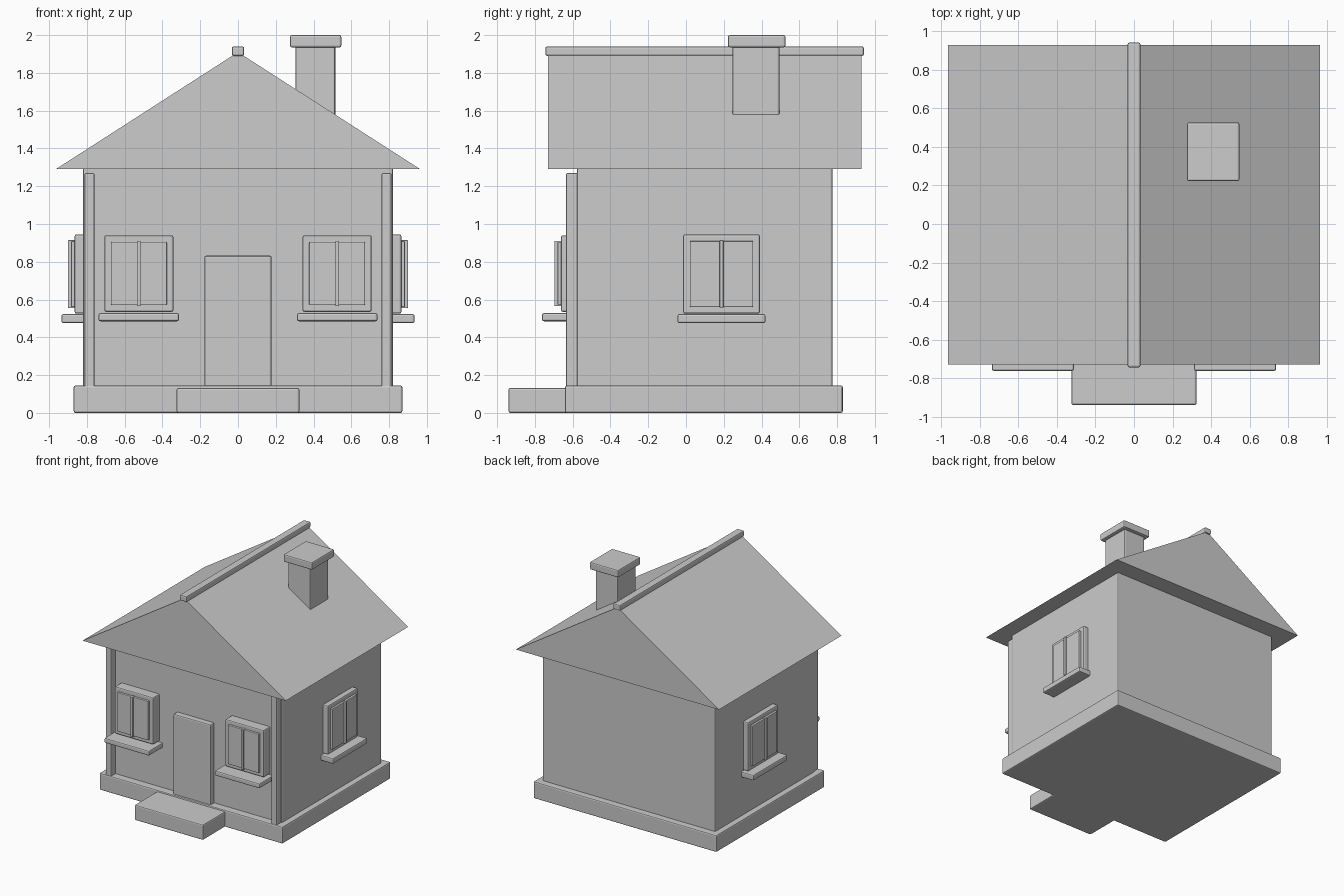
import bpy
import bmesh

cube = bpy.data.objects.get("Cube")
if cube:
    bpy.data.objects.remove(cube, do_unlink=True)

GREY = (0.604, 0.604, 0.604, 1.0)
plaster = bpy.data.materials.new("plain_grey")
plaster.use_nodes = True
plaster.diffuse_color = GREY
plaster.node_tree.nodes["Principled BSDF"].inputs["Base Color"].default_value = GREY


def add_object(name, bm, bevel=0.0):
    """Turn a bmesh into an object, with an optional softened edge."""
    bmesh.ops.recalc_face_normals(bm, faces=bm.faces)
    mesh = bpy.data.meshes.new(name)
    bm.to_mesh(mesh)
    bm.free()
    mesh.materials.append(plaster)
    obj = bpy.data.objects.new(name, mesh)
    bpy.context.collection.objects.link(obj)
    if bevel:
        mod = obj.modifiers.new("soft_edges", 'BEVEL')
        mod.width = bevel
        mod.segments = 2
    return obj


def box(name, x, y, z, bevel=0.01):
    """Box from its (low, high) range on each axis."""
    bm = bmesh.new()
    bmesh.ops.create_cube(bm, size=1)
    for v in bm.verts:
        v.co = [r[0] if c < 0 else r[1] for c, r in zip(v.co, (x, y, z))]
    return add_object(name, bm, bevel)


def around(c, half):
    return (c - half, c + half)


def window(name, place, centre, half, z, sill_z, wall, out):
    """Window built from layers; place maps along/outward ranges to x and y."""
    def layer(part, width, depth, height, bevel, start=wall):
        x, y = place(around(centre, width), (start, depth))
        box(name + "_" + part, x, y, height, bevel)
    low, high = z
    layer("frame", half, out, z, 0.01)
    layer("pane", half - 0.035, out + 0.018, (low + 0.035, high - 0.035), 0.005, out - 0.01)
    layer("mullion", 0.01, out + 0.035, (low + 0.03, high - 0.03), 0.004, out - 0.01)
    layer("sill", half + 0.03, out + 0.085 if wall > 0.7 else out + 0.1, sill_z, 0.01)


# Base, doorstep and walls
box("foundation", (-0.87, 0.87), (-0.64, 0.83), (0, 0.145))
box("doorstep", (-0.325, 0.325), (-0.94, -0.6), (0, 0.132))
box("walls", (-0.82, 0.82), (-0.577, 0.775), (0.1, 1.3))
box("door", (-0.178, 0.178), (-0.625, -0.56), (0.13, 0.832))

# Gable roof as an extruded triangle
bm = bmesh.new()
gable = bm.faces.new([bm.verts.new(p) for p in
                      ((-0.965, -0.73, 1.29), (0.965, -0.73, 1.29), (0, -0.73, 1.91))])
back = bmesh.ops.extrude_face_region(bm, geom=[gable], use_keep_orig=True)
bmesh.ops.translate(bm, vec=(0, 1.66, 0),
                    verts=[g for g in back["geom"] if isinstance(g, bmesh.types.BMVert)])
add_object("roof", bm)
box("ridge_beam", (-0.033, 0.033), (-0.745, 0.942), (1.89, 1.94))

# Chimney
box("chimney", (0.305, 0.515), (0.245, 0.495), (1.4, 1.95))
box("chimney_cap", (0.275, 0.547), (0.222, 0.527), (1.935, 2.0))

# Corner trims and windows on both sides
for side, s in (("left", 1), ("right", -1)):
    box(side + "_corner_trim", sorted((s * 0.76, s * 0.812)), (-0.635, -0.56), (0.13, 1.27), 0.008)
    window(side + "_front_window", lambda a, d: (a, (-d[1], -d[0])),
           s * 0.525, 0.183, (0.535, 0.94), (0.485, 0.528), 0.56, 0.662)
    window(side + "_side_window", lambda a, d: (sorted((s * d[0], s * d[1])), a),
           0.188, 0.203, (0.525, 0.945), (0.475, 0.523), 0.8, 0.865)
    # The side sills stand out less than the front ones
    sill = bpy.data.objects[side + "_side_window_sill"]
    for v in sill.data.vertices:
        if abs(v.co.x) > 0.9:
            v.co.x = s * 0.935
